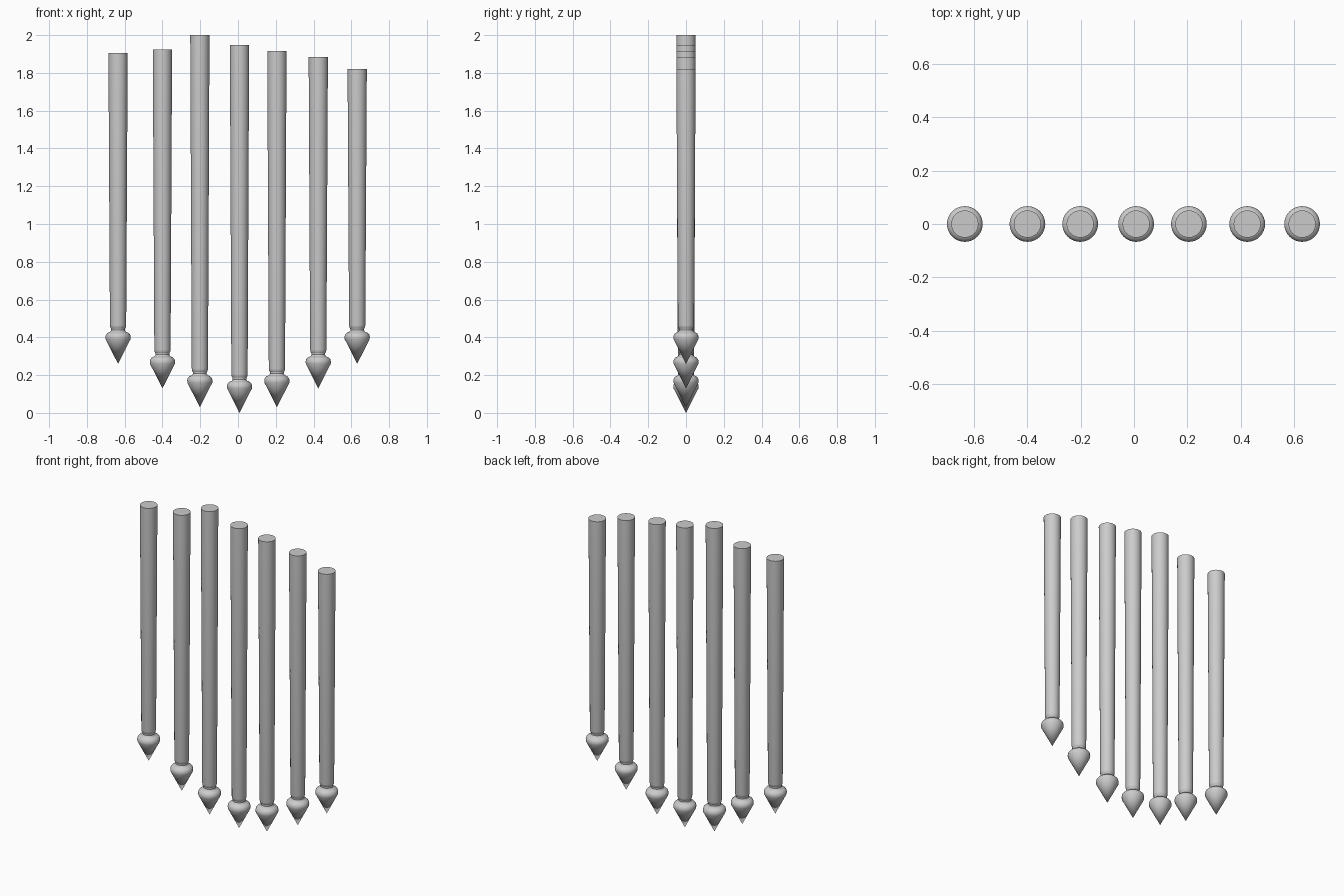
import bpy, bmesh, math

if "Cube" in bpy.data.objects:
    bpy.data.objects.remove(bpy.data.objects["Cube"])

SIDES = 32


def lathe(name, profile, x):
    """Revolve (radius, z) points around a vertical axis at x; ends are capped."""
    bm = bmesh.new()
    rings = []
    for r, z in profile:
        if r == 0:
            rings.append([bm.verts.new((0, 0, z))])
        else:
            rings.append([bm.verts.new((r * math.cos(2 * math.pi * i / SIDES),
                                        r * math.sin(2 * math.pi * i / SIDES), z))
                          for i in range(SIDES)])
    for a, b in zip(rings, rings[1:]):
        for i in range(SIDES):
            j = (i + 1) % SIDES
            if len(a) == 1:
                bm.faces.new((a[0], b[j], b[i]))
            else:
                bm.faces.new((a[i], a[j], b[j], b[i]))
    for ring in (rings[0], rings[-1]):
        if len(ring) > 1:
            bm.faces.new(ring)
    bmesh.ops.recalc_face_normals(bm, faces=bm.faces[:])
    mesh = bpy.data.meshes.new(name)
    bm.to_mesh(mesh)
    bm.free()
    obj = bpy.data.objects.new(name, mesh)
    obj.location.x = x
    bpy.context.collection.objects.link(obj)
    bpy.ops.object.select_all(action='DESELECT')
    obj.select_set(True)
    bpy.context.view_layer.objects.active = obj
    bpy.ops.object.shade_smooth_by_angle(angle=math.radians(30))


# x position, tip height, top height of each bar
BARS = [(-0.635, 0.26, 1.905), (-0.40, 0.13, 1.923), (-0.202, 0.03, 2.0),
        (0.008, 0.0, 1.947), (0.206, 0.03, 1.915), (0.425, 0.13, 1.883),
        (0.631, 0.26, 1.82)]

# pointed head: cone, rounded shoulder, narrow neck (heights above the tip)
HEAD = [(0, 0), (0.066, 0.13), (0.067, 0.142), (0.064, 0.154), (0.056, 0.163),
        (0.041, 0.170), (0.036, 0.178), (0.037, 0.187)]

for n, (x, tip, top) in enumerate(BARS, 1):
    # spike head and tapered shaft turned as one piece
    profile = [(r, tip + z) for r, z in HEAD]
    profile += [(0.041, tip + 0.192), (0.043, tip + 0.205), (0.051, top)]
    lathe(f"spiked_bar_{n}", profile, x)
